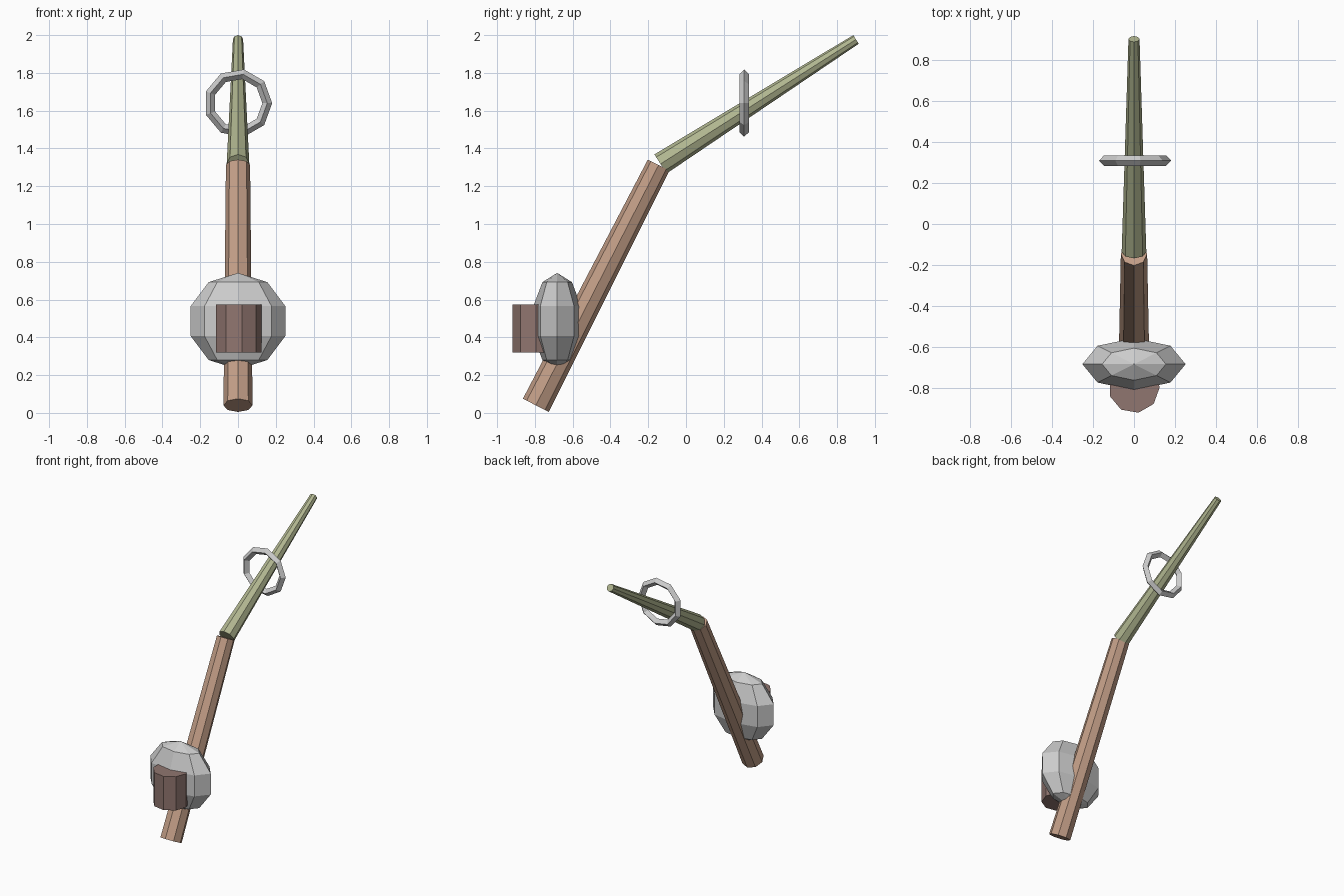
import bpy, math
from mathutils import Vector

if "Cube" in bpy.data.objects:
    bpy.data.objects.remove(bpy.data.objects["Cube"])


def add_mesh(name, verts, faces, color=None):
    mesh = bpy.data.meshes.new(name)
    mesh.from_pydata(verts, [], faces)
    mesh.update()
    obj = bpy.data.objects.new(name, mesh)
    bpy.context.collection.objects.link(obj)
    if color:
        mat = bpy.data.materials.new(name + "_material")
        mat.diffuse_color = (*color, 1)
        mat.use_nodes = True
        mat.node_tree.nodes["Principled BSDF"].inputs["Base Color"].default_value = mat.diffuse_color
        mesh.materials.append(mat)
    return obj


def ring_points(center, u, v, radius, n):
    return [center + radius * (math.cos(2 * math.pi * i / n) * u + math.sin(2 * math.pi * i / n) * v)
            for i in range(n)]


def tapered_rod(name, p0, p1, r0, r1, sides, color):
    p0, p1 = Vector(p0), Vector(p1)
    u = Vector((1, 0, 0))
    v = (p1 - p0).normalized().cross(u)
    verts = ring_points(p0, u, v, r0, sides) + ring_points(p1, u, v, r1, sides)
    faces = [(i, (i + 1) % sides, (i + 1) % sides + sides, i + sides) for i in range(sides)]
    faces += [tuple(reversed(range(sides))), tuple(range(sides, 2 * sides))]
    return add_mesh(name, verts, faces, color)


# Handle and bent tip section
tapered_rod("handle", (0, -0.795, 0.04), (0, -0.145, 1.312), 0.077, 0.064, 8, (0.54, 0.34, 0.24))
tapered_rod("rod_tip", (0, -0.135, 1.318), (0, 0.9, 1.977), 0.06, 0.027, 8, (0.44, 0.47, 0.28))

# Winding knob in front of the reel
tapered_rod("reel_knob", (0, -0.795, 0.32), (0, -0.795, 0.573), 0.125, 0.125, 9, (0.28, 0.18, 0.16))

# Flattened faceted reel
bpy.ops.mesh.primitive_uv_sphere_add(segments=8, ring_count=5, radius=1, location=(0, -0.682, 0.486))
reel = bpy.context.object
reel.name = "reel"
reel.scale = (0.264, 0.133, 0.255)

# Line guide ring with diamond cross-section
bpy.ops.mesh.primitive_torus_add(major_segments=9, minor_segments=4, major_radius=0.155, minor_radius=0.026,
                                 location=(0, 0.308, 1.64), rotation=(math.pi / 2, 0, 0))
bpy.context.object.name = "line_guide"
